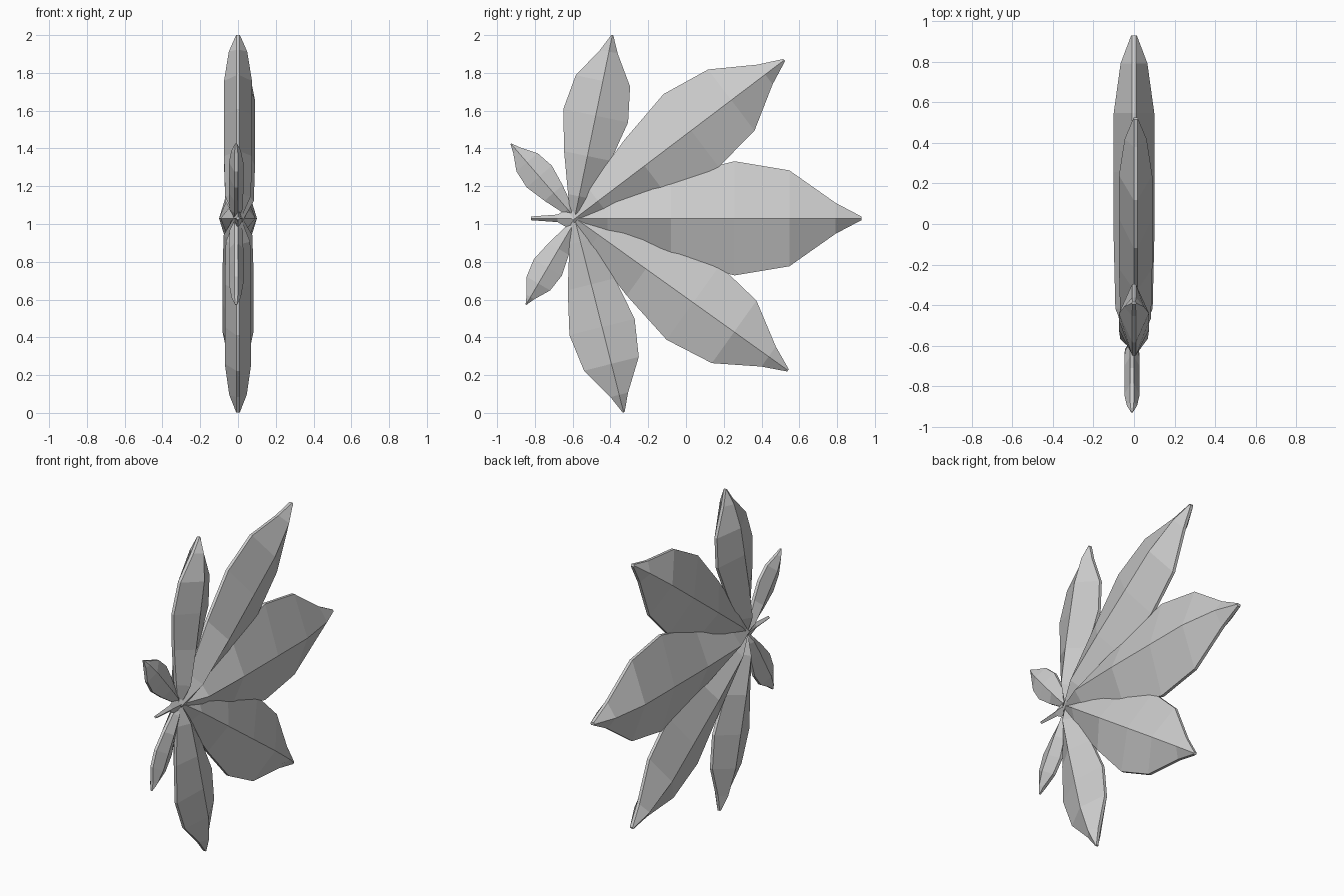
import bpy, bmesh
from mathutils import Vector

if "Cube" in bpy.data.objects:
    bpy.data.objects.remove(bpy.data.objects["Cube"])

# Shared leaflet profile: (position along length, width factor, ridge factor)
PROFILE = [(0, .12, .22), (.12, .34, .92), (.34, .72, 1), (.56, 1, 1),
           (.75, .84, 1), (.91, .27, .66), (1, .03, .14)]
RIM = 0.009  # half thickness of the thin outer rim


def loft(name, rings):
    """Skin a list of equal-length vertex rings and cap both ends."""
    bm = bmesh.new()
    vr = [[bm.verts.new(p) for p in ring] for ring in rings]
    n = len(vr[0])
    for a, b in zip(vr, vr[1:]):
        for i in range(n):
            j = (i + 1) % n
            bm.faces.new((a[i], a[j], b[j], b[i]))
    bm.faces.new(vr[0])
    bm.faces.new(vr[-1])
    bmesh.ops.recalc_face_normals(bm, faces=bm.faces)
    me = bpy.data.meshes.new(name)
    bm.to_mesh(me)
    bm.free()
    ob = bpy.data.objects.new(name, me)
    bpy.context.collection.objects.link(ob)
    return ob


def leaflet(name, base, tip, width, ridge, x=0.0):
    """Leaf blade with a raised midrib on both sides and a thin rim."""
    a, b = Vector((x, *base)), Vector((x, *tip))
    d = (b - a).normalized()
    side = Vector((0, -d.z, d.y))
    up = Vector((1, 0, 0))
    rings = []
    for t, w, h in PROFILE:
        c = a.lerp(b, t)
        s, r, e = side * width * w, up * ridge * h, up * min(RIM, ridge * h * .8)
        rings.append([c + r, c + s + e, c + s - e, c - r, c - s - e, c - s + e])
    return loft(name, rings)


# Seven leaflets fanning out from the hub
leaflet("middle_leaflet", (-.60, 1.03), (.93, 1.03), .302, .10)
leaflet("upper_front_leaflet", (-.60, 1.02), (.52, 1.868), .242, .082, .008)
leaflet("lower_front_leaflet", (-.60, 1.04), (.54, .225), .242, .082)
leaflet("upper_side_leaflet", (-.59, 1.03), (-.39, 2.0), .175, .074)
leaflet("lower_side_leaflet", (-.59, 1.03), (-.33, .003), .178, .07)
leaflet("upper_small_leaflet", (-.585, 1.03), (-.927, 1.425), .088, .038, -.01)
leaflet("lower_small_leaflet", (-.585, 1.02), (-.847, .573), .086, .038, -.01)

# Short tapering stem behind the hub: (y, half height, half thickness)
stem = [(-.82, .010, .010), (-.68, .020, .018), (-.60, .066, .025), (-.50, .095, .05)]
loft("stem", [[Vector((t, y, 1.03)), Vector((0, y, 1.03 + h)),
               Vector((-t, y, 1.03)), Vector((0, y, 1.03 - h))] for y, h, t in stem])
